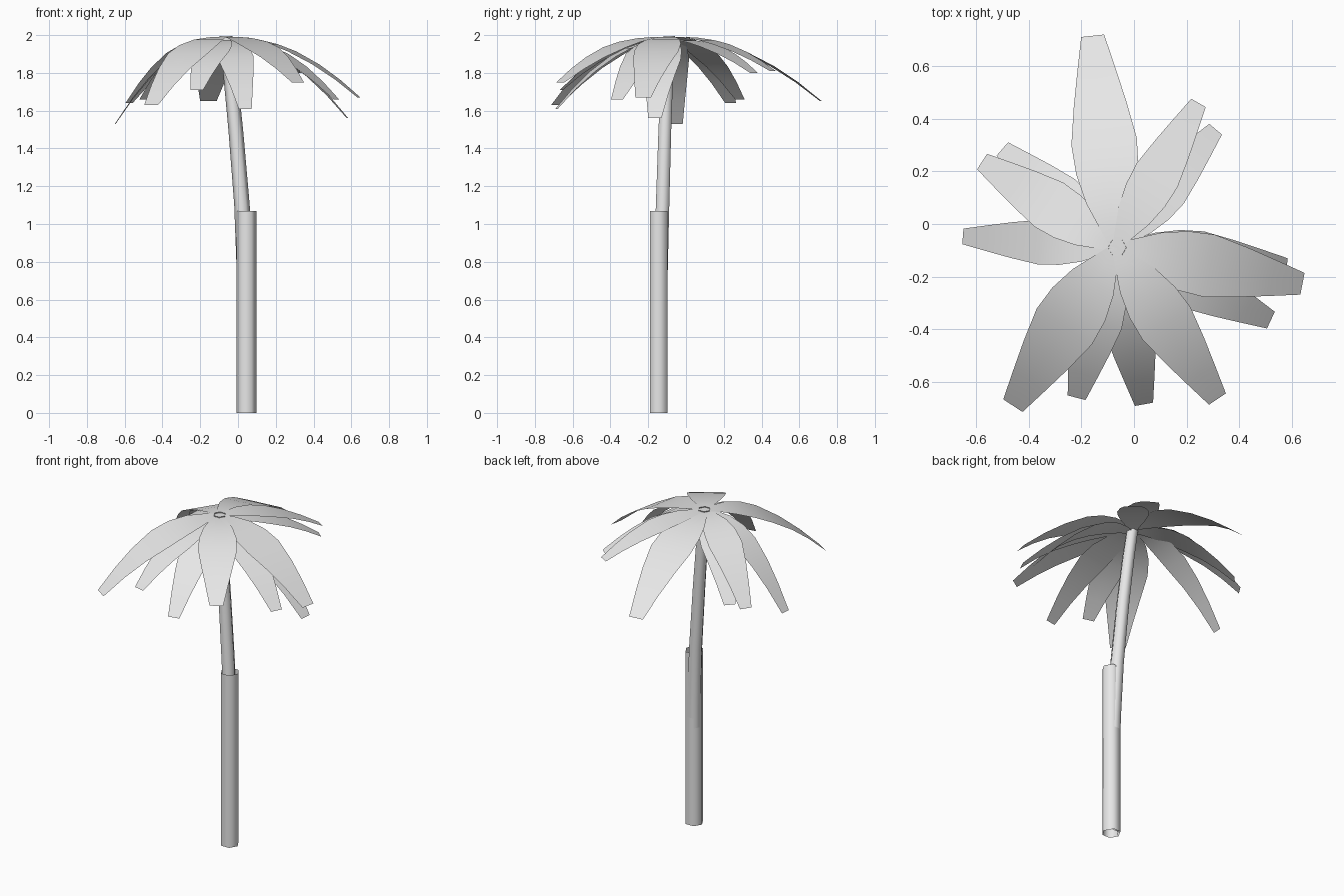
import bpy, bmesh, math
from mathutils import Vector

cube = bpy.data.objects.get("Cube")
if cube:
    bpy.data.objects.remove(cube, do_unlink=True)

grey = bpy.data.materials.new("light_grey")
grey.use_nodes = True
grey.diffuse_color = (0.8, 0.8, 0.8, 1)
grey.node_tree.nodes["Principled BSDF"].inputs["Base Color"].default_value = (0.8, 0.8, 0.8, 1)


def finish(name, bm, angle):
    mesh = bpy.data.meshes.new(name)
    bm.to_mesh(mesh)
    bm.free()
    mesh.materials.append(grey)
    obj = bpy.data.objects.new(name, mesh)
    bpy.context.collection.objects.link(obj)
    bpy.ops.object.select_all(action='DESELECT')
    obj.select_set(True)
    bpy.context.view_layer.objects.active = obj
    bpy.ops.object.shade_smooth_by_angle(angle=math.radians(angle))
    return obj


def tube(name, rings, sides=6):
    """Open tube through (x, y, z, radius) rings."""
    bm = bmesh.new()
    loops = []
    for x, y, z, r in rings:
        loops.append([bm.verts.new((x + r * math.cos(math.tau * i / sides),
                                    y + r * math.sin(math.tau * i / sides), z))
                      for i in range(sides)])
    for a, b in zip(loops, loops[1:]):
        for i in range(sides):
            j = (i + 1) % sides
            bm.faces.new((a[i], a[j], b[j], b[i]))
    return finish(name, bm, 65)


# Straight sleeve round the lower trunk
tube("trunk_sleeve", [(0.045, -0.145, 0, 0.054), (0.045, -0.145, 1.07, 0.054)])

# Leaning trunk, tapering to an open top
tube("trunk", [(0.047, -0.148, 0.0, 0.047), (0.044, -0.142, 0.4, 0.045),
               (0.036, -0.134, 0.75, 0.043), (0.021, -0.124, 1.1, 0.041),
               (-0.012, -0.112, 1.5, 0.039), (-0.042, -0.1, 1.8, 0.037),
               (-0.064, -0.089, 1.995, 0.035)])

CROWN = Vector((-0.07, -0.09))
# Half-width along a frond as (position, share of the widest)
OUTLINE = [(0, 0.15), (0.1, 0.42), (0.22, 0.74), (0.36, 0.95),
           (0.5, 1.0), (0.68, 0.8), (0.84, 0.58), (1, 0.35)]


def frond(name, tip, tip_z, width, top=1.99):
    """Flat-sectioned blade arching from the crown to its tip."""
    bm = bmesh.new()
    reach = Vector(tip) - CROWN
    side = Vector((-reach.y, reach.x)).normalized()
    rows = []
    for t, share in OUTLINE:
        mid = CROWN + reach * t
        z = top - (top - tip_z) * t ** 1.9 + 0.01 * math.sin(math.pi * t)
        row = []
        for s in (-1, 0, 1):
            p = mid + side * s * share * width / 2
            row.append(bm.verts.new((p.x, p.y, z)))
        rows.append(row)
    for a, b in zip(rows, rows[1:]):
        for i in range(2):
            bm.faces.new((a[i], b[i], b[i + 1], a[i + 1]))
    bmesh.ops.recalc_face_normals(bm, faces=bm.faces)
    if sum(f.normal.z for f in bm.faces) < 0:
        bmesh.ops.reverse_faces(bm, faces=bm.faces)
    finish(name, bm, 60)


# Upper fronds
frond("frond_back", (-0.157, 0.715), 1.65, 0.25)
frond("frond_back_left_upper", (0.245, 0.46), 1.81, 0.18)
frond("frond_left_upper", (0.64, -0.227), 1.67, 0.24)
frond("frond_front_left", (0.317, -0.665), 1.75, 0.22)
frond("frond_front_right", (-0.46, -0.69), 1.63, 0.25)
frond("frond_right", (-0.65, -0.047), 1.53, 0.17)
frond("frond_back_right_upper", (-0.577, 0.237), 1.64, 0.2)
# Lower fronds tucked between them
frond("frond_back_left_lower", (0.31, 0.36), 1.8, 0.18, 1.975)
frond("frond_left_lower", (0.52, -0.365), 1.66, 0.2, 1.975)
frond("frond_left_hidden", (0.58, -0.165), 1.56, 0.2, 1.97)
frond("frond_front", (0.038, -0.685), 1.61, 0.2, 1.975)
frond("frond_front_right_lower", (-0.218, -0.66), 1.71, 0.2, 1.975)
frond("frond_back_right_lower", (-0.5, 0.285), 1.66, 0.19, 1.975)
